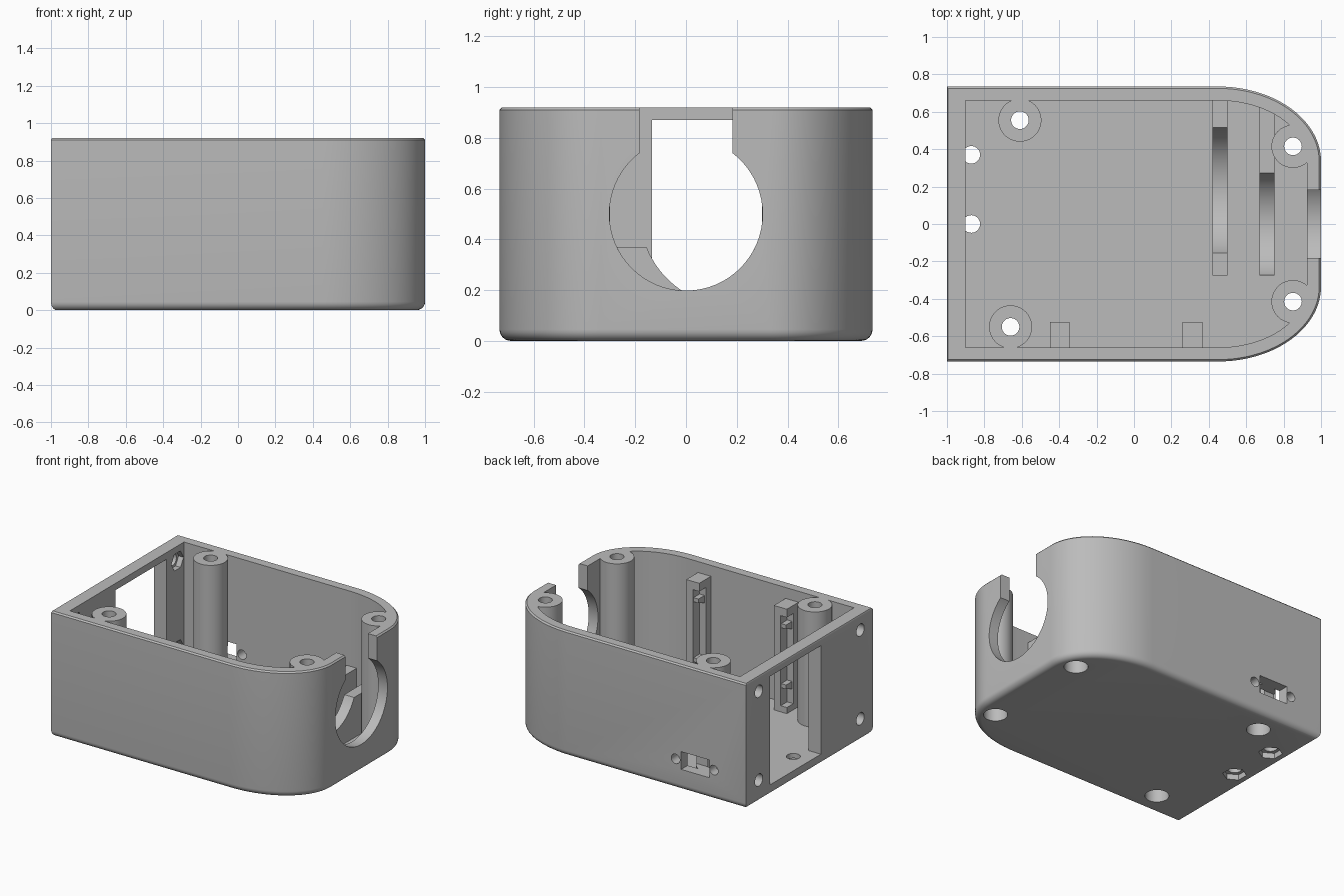
import bpy, bmesh, math
from mathutils import Vector, Matrix

if "Cube" in bpy.data.objects:
    bpy.data.objects.remove(bpy.data.objects["Cube"])

grey = bpy.data.materials.new("light_grey_plastic")
grey.diffuse_color = (0.5, 0.5, 0.5, 1)
grey.use_nodes = True
grey.node_tree.nodes["Principled BSDF"].inputs["Base Color"].default_value = grey.diffuse_color
WALL_Y, FLOOR, TOP = 0.735, 0.075, 0.92


def make(name, bm):
    bmesh.ops.recalc_face_normals(bm, faces=bm.faces)
    me = bpy.data.meshes.new(name)
    bm.to_mesh(me)
    bm.free()
    me.materials.append(grey)
    ob = bpy.data.objects.new(name, me)
    bpy.context.collection.objects.link(ob)
    return ob


def loft(name, rings):
    """Closed solid through a stack of equal-length point rings."""
    bm = bmesh.new()
    vs = [[bm.verts.new(p) for p in r] for r in rings]
    n = len(vs[0])
    for a, b in zip(vs, vs[1:]):
        for i in range(n):
            bm.faces.new((a[i], a[(i + 1) % n], b[(i + 1) % n], b[i]))
    bm.faces.new(vs[0])
    bm.faces.new(vs[-1])
    return make(name, bm)


def box(name, x0, x1, y0, y1, z0, z1):
    return loft(name, [[(x0, y0, z), (x1, y0, z), (x1, y1, z), (x0, y1, z)] for z in (z0, z1)])


def rod(name, p, r, length, axis='Z', sides=40):
    """Cylinder starting at p and running along +axis."""
    bm = bmesh.new()
    rot = Vector((0, 0, 1)).rotation_difference(
        Vector([float(a == axis) for a in 'XYZ'])).to_matrix().to_4x4()
    bmesh.ops.create_cone(bm, cap_ends=True, segments=sides, radius1=r, radius2=r, depth=length,
                          matrix=Matrix.Translation(p) @ rot @ Matrix.Translation((0, 0, length / 2)))
    return make(name, bm)


def combine(target, other, op):
    mod = target.modifiers.new("bool", 'BOOLEAN')
    mod.operation, mod.solver, mod.object = op, 'EXACT', other
    bpy.context.view_layer.objects.active = target
    bpy.ops.object.modifier_apply(modifier=mod.name)
    bpy.data.objects.remove(other)


def cut(target, other):
    combine(target, other, 'DIFFERENCE')


def outline(inset, z, left=None):
    """Plan shape: square left end, elliptical corners at the right end."""
    left = inset if left is None else left
    cx, cy = 0.45, 0.335
    rx, ry = 0.55 - inset, WALL_Y - cy - inset
    half = []
    for i in range(25):
        t = math.pi / 2 * i / 24
        half.append((cx + rx * math.cos(t), cy + ry * math.sin(t), z))
    half.append((-1 + left, WALL_Y - inset, z))
    return half + [(x, -y, z) for x, y, z in reversed(half)]


# Case body: rounded bottom edge, small top chamfer, hollow inside
R = 0.045
rings = []
for i in range(7):
    t = math.pi / 2 * i / 6
    inset = R * (1 - math.sin(t))
    rings.append(outline(inset, R * (1 - math.cos(t)), inset * 0.7))
rings += [outline(0, TOP - 0.01), outline(0.01, TOP, 0.005)]
case = loft("case", rings)
cut(case, loft("cavity", [outline(0.075, FLOOR, 0.1), outline(0.075, 1.2, 0.1)]))

# Screw posts with through holes and counterbores under the floor
posts = [(-0.61, 0.555), (-0.66, -0.55), (0.85, 0.415), (0.85, -0.415)]
for x, y in posts:
    combine(case, rod("post", (x, y, 0.03), 0.115, TOP - 0.03), 'UNION')
for x, y in posts:
    cut(case, rod("screw_hole", (x, y, -0.1), 0.047, 1.2))
    cut(case, rod("counterbore", (x, y, -0.1), 0.08, 0.2))

# Round opening and slot in the right end
cut(case, rod("port", (0.9, 0, 0.5), 0.302, 0.3, 'X', 64))
cut(case, box("port_slot", 0.9, 1.1, -0.183, 0.183, 0.5, 1.1))

# Window in the left end
cut(case, box("window", -1.1, -0.88, -0.133, 0.457, FLOOR, 0.87))

# Floor holes with hexagonal nut pockets below
for y in (0.0, 0.37):
    cut(case, rod("floor_hole", (-0.87, y, -0.1), 0.047, 0.3))
    cut(case, rod("nut_pocket", (-0.87, y, -0.1), 0.08, 0.14, 'Z', 6))

# Left end mounting holes with hexagonal pockets inside
for y in (-0.59, 0.585):
    for z in (0.16, 0.81):
        cut(case, rod("mount_hole", (-1.1, y, z), 0.045, 0.25, 'X', 24))
        cut(case, rod("mount_pocket", (-0.94, y, z), 0.07, 0.08, 'X', 6))

# Small connector cutout and its two screws in the back wall
cut(case, box("connector", -0.705, -0.475, 0.6, 0.9, 0.155, 0.285))
for x in (-0.74, -0.43):
    cut(case, rod("connector_screw", (x, 0.6, 0.22), 0.035, 0.3, 'Y', 24))


# Cradle ribs across the floor
def cradle(name, x0, x1, yc, r, y_end):
    a0 = math.pi + math.asin(0.13 / r)
    a1 = 2 * math.pi - math.asin(0.13 / r)
    arc = [(yc + r * math.cos(a0 + (a1 - a0) * i / 32),
            0.5 + r * math.sin(a0 + (a1 - a0) * i / 32)) for i in range(33)]
    prof = [(-0.275, 0.05), (-0.275, 0.37)] + arc + [(y_end, 0.37), (y_end, 0.05)]
    return loft(name, [[(x, y, z) for y, z in prof] for x in (x0, x1)])


ribs = [cradle("inner_cradle", 0.42, 0.50, 0.18, 0.36, 0.68),
        cradle("outer_cradle", 0.67, 0.75, 0.0, 0.302, 0.635)]

# Board rails on the front wall, each with a slot and two wedge catches
rails = []
for x in (-0.45, 0.26):
    rail = box("board_rail", x, x + 0.105, -0.70, -0.525, 0.05, 0.84)
    cut(rail, box("rail_slot", x - 0.1, x + 0.05, -0.60, -0.4, 0.12, 0.78))
    rails.append(rail)
    for z in (0.22, 0.66):
        prof = [(-0.61, z), (-0.53, z + 0.03), (-0.53, z + 0.06), (-0.61, z + 0.06)]
        rails.append(loft("rail_catch", [[(px, py, pz) for py, pz in prof]
                                         for px in (x + 0.01, x + 0.06)]))

# Smooth curved faces, keep hard edges
bpy.ops.object.select_all(action='DESELECT')
for ob in [case] + ribs + rails:
    ob.select_set(True)
bpy.context.view_layer.objects.active = case
bpy.ops.object.shade_smooth_by_angle(angle=math.radians(30))
